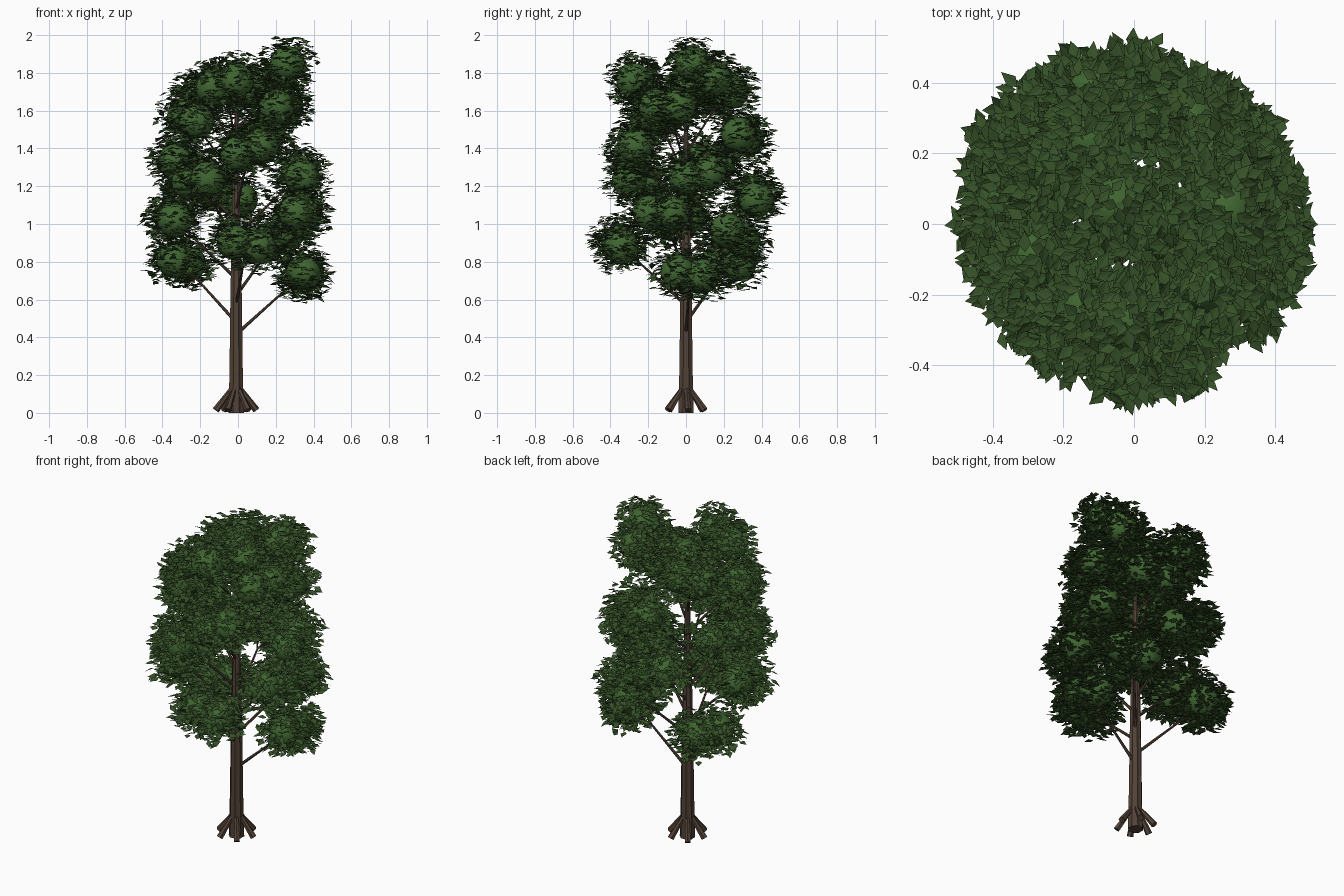
import bpy, bmesh, math, random
from mathutils import Vector, Matrix

if "Cube" in bpy.data.objects:
    bpy.data.objects.remove(bpy.data.objects["Cube"])

random.seed(7)


def material(name, rgb):
    m = bpy.data.materials.new(name)
    m.diffuse_color = (*rgb, 1)
    m.use_nodes = True
    m.node_tree.nodes["Principled BSDF"].inputs["Base Color"].default_value = m.diffuse_color
    return m


BARK = material("bark", (0.085, 0.055, 0.038))
LEAF = material("leaf", (0.035, 0.08, 0.02))
CORE = material("foliage_core", (0.05, 0.13, 0.03))


def make_object(name, bm, mat):
    me = bpy.data.meshes.new(name)
    bm.to_mesh(me)
    bm.free()
    me.materials.append(mat)
    ob = bpy.data.objects.new(name, me)
    bpy.context.collection.objects.link(ob)
    return ob


def limb(bm, a, b, r1, r2, sides=7):
    """Tapered cylinder from a to b."""
    a, b = Vector(a), Vector(b)
    d = b - a
    mat = Matrix.Translation((a + b) / 2) @ d.to_track_quat('Z', 'Y').to_matrix().to_4x4()
    bmesh.ops.create_cone(bm, cap_ends=True, segments=sides, radius1=r1,
                          radius2=r2, depth=d.length, matrix=mat)


# trunk: tapered stack of fluted rings
TX = -.01
bm = bmesh.new()
SIDES = 16
profile = [(0, .044), (.12, .040), (.3, .037), (.6, .033), (.9, .027), (1.2, .021), (1.45, .014), (1.66, .006)]
rings = []
for z, r in profile:
    radii = [r if i % 2 else r * .88 for i in range(SIDES)]
    rings.append([bm.verts.new((TX + q * math.cos(i * math.tau / SIDES),
                                q * math.sin(i * math.tau / SIDES), z))
                  for i, q in enumerate(radii)])
for lo, hi in zip(rings, rings[1:]):
    for i in range(SIDES):
        j = (i + 1) % SIDES
        bm.faces.new((lo[i], lo[j], hi[j], hi[i]))
bm.faces.new(rings[0][::-1])
bm.faces.new(rings[-1])
make_object("trunk", bm, BARK)

# roots splayed around the foot
bm = bmesh.new()
for i in range(6):
    a = i * math.tau / 6 + .1
    c, s = math.cos(a), math.sin(a)
    limb(bm, (TX + .026 * c, .026 * s, .125), (TX + .108 * c, .108 * s, .014), .012, .019, 6)
for v in bm.verts:
    v.co.z = max(v.co.z, 0)
make_object("roots", bm, BARK)

# foliage masses spiralling up the trunk at the golden angle
CLUMPS = [(.345, .02, .735), (-.30, .23, .80), (.045, -.35, .89), (.22, .26, .94),
          (-.345, -.05, 1.03), (.33, -.13, 1.06), (-.05, .365, 1.15), (-.21, -.26, 1.23),
          (.33, .06, 1.26), (-.31, .11, 1.33), (.06, -.28, 1.39), (.10, .30, 1.46),
          (-.25, -.15, 1.56), (.23, -.10, 1.62), (-.17, .20, 1.69), (-.07, -.26, 1.74),
          (.01, .02, 1.72), (.24, .09, 1.81)]

branches, cores, leaves = bmesh.new(), bmesh.new(), bmesh.new()


def add_leaf(pos, yaw):
    """Pointed leaf, folded along its midrib, lying nearly flat."""
    L, W = random.uniform(.046, .066), random.uniform(.015, .020)
    rot = (Matrix.Translation(pos) @ Matrix.Rotation(yaw, 4, 'Z')
           @ Matrix.Rotation(random.gauss(.1, .25), 4, 'Y')
           @ Matrix.Rotation(random.gauss(0, .25), 4, 'X'))
    base, left, tip, right = [leaves.verts.new(rot @ Vector(p)) for p in
                              ((-L * .45, 0, 0), (-L * .05, W, .003), (L * .55, 0, 0), (-L * .05, -W, .003))]
    leaves.faces.new((base, tip, left))
    leaves.faces.new((base, right, tip))


for n, p in enumerate(CLUMPS):
    p = Vector(p)
    t = n / (len(CLUMPS) - 1)
    out = Vector((p.x, p.y, 0)).normalized()
    side = Vector((-out.y, out.x, 0))
    # main branch, then a fork into two leafy ends
    start = Vector((TX, 0, min(p.z - .32, 1.6)))
    fork = start.lerp(p, .65)
    limb(branches, start, fork, .010 - .003 * t, .006 - .002 * t)
    tilt = random.uniform(-.03, .03)
    if n == len(CLUMPS) - 1:
        tilt = -.04
    for sgn in (-1, 1):
        c = p + side * sgn * .063 + Vector((0, 0, sgn * tilt))
        limb(branches, fork, c, .005, .003, 6)
        bmesh.ops.create_uvsphere(cores, u_segments=20, v_segments=12, radius=.093,
                                  matrix=Matrix.Translation(c))
        for k in range(320):
            z = random.uniform(-1, 1)
            a = random.uniform(0, math.tau)
            q = math.sqrt(1 - z * z)
            r = random.uniform(.085, .160)
            pos = c + r * Vector((q * math.cos(a), q * math.sin(a), z))
            pos.z = min(pos.z, 1.985)
            add_leaf(pos, a + random.gauss(0, .8))

make_object("branches", branches, BARK)
core = make_object("foliage_cores", cores, CORE)
for f in core.data.polygons:
    f.use_smooth = True
make_object("leaves", leaves, LEAF)
